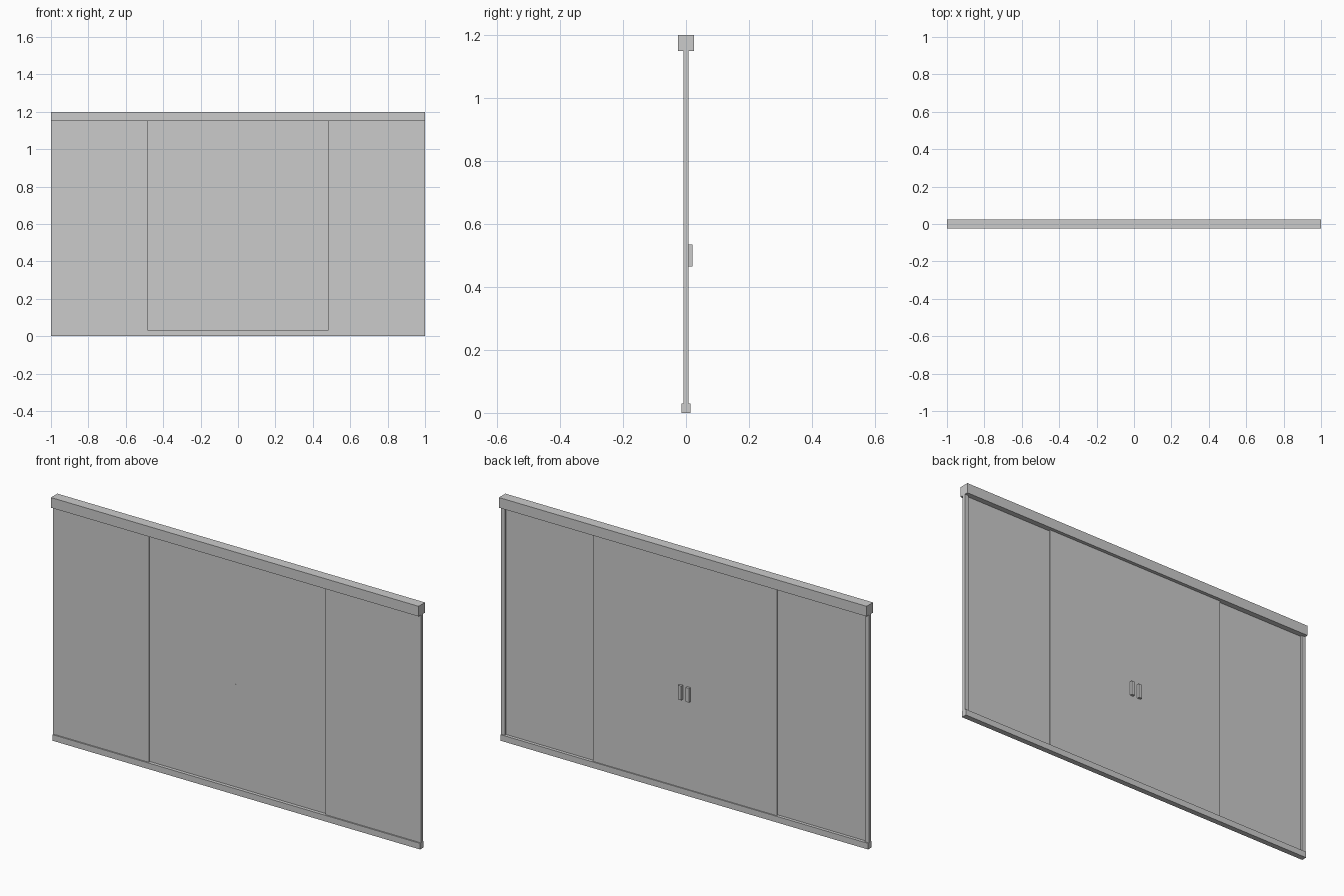
import bpy

if "Cube" in bpy.data.objects:
    bpy.data.objects.remove(bpy.data.objects["Cube"])


def box(name, x, y, z):
    """Axis-aligned box from (min, max) ranges."""
    bpy.ops.mesh.primitive_cube_add(
        size=1, location=[(a + b) / 2 for a, b in (x, y, z)])
    ob = bpy.context.object
    ob.name = name
    ob.scale = [b - a for a, b in (x, y, z)]
    bpy.ops.object.transform_apply(location=False, rotation=False, scale=True)
    return ob


def mirrored(name, x, y, z):
    """Right-hand box plus its mirror image across x = 0."""
    box(name + "_right", x, y, z)
    box(name + "_left", (-x[1], -x[0]), y, z)


# Header track and floor rail
box("header_track", (-1, 1), (-0.025, 0.025), (1.15, 1.2))
box("floor_rail", (-1, 1), (-0.0135, 0.0135), (0, 0.03))

# Wall posts
mirrored("wall_post", (0.98, 1.0), (-0.008, 0.008), (0.03, 1.15))

# Fixed side panels (front layer) and sliding centre panels (back layer)
mirrored("fixed_panel", (0.48, 0.98), (-0.007, -0.002), (0.03, 1.15))
mirrored("sliding_panel", (0, 0.5), (0.003, 0.008), (0.03, 1.15))

# Pull handles either side of the centre joint
mirrored("pull_handle", (0.012, 0.03), (0.0025, 0.02), (0.465, 0.535))
